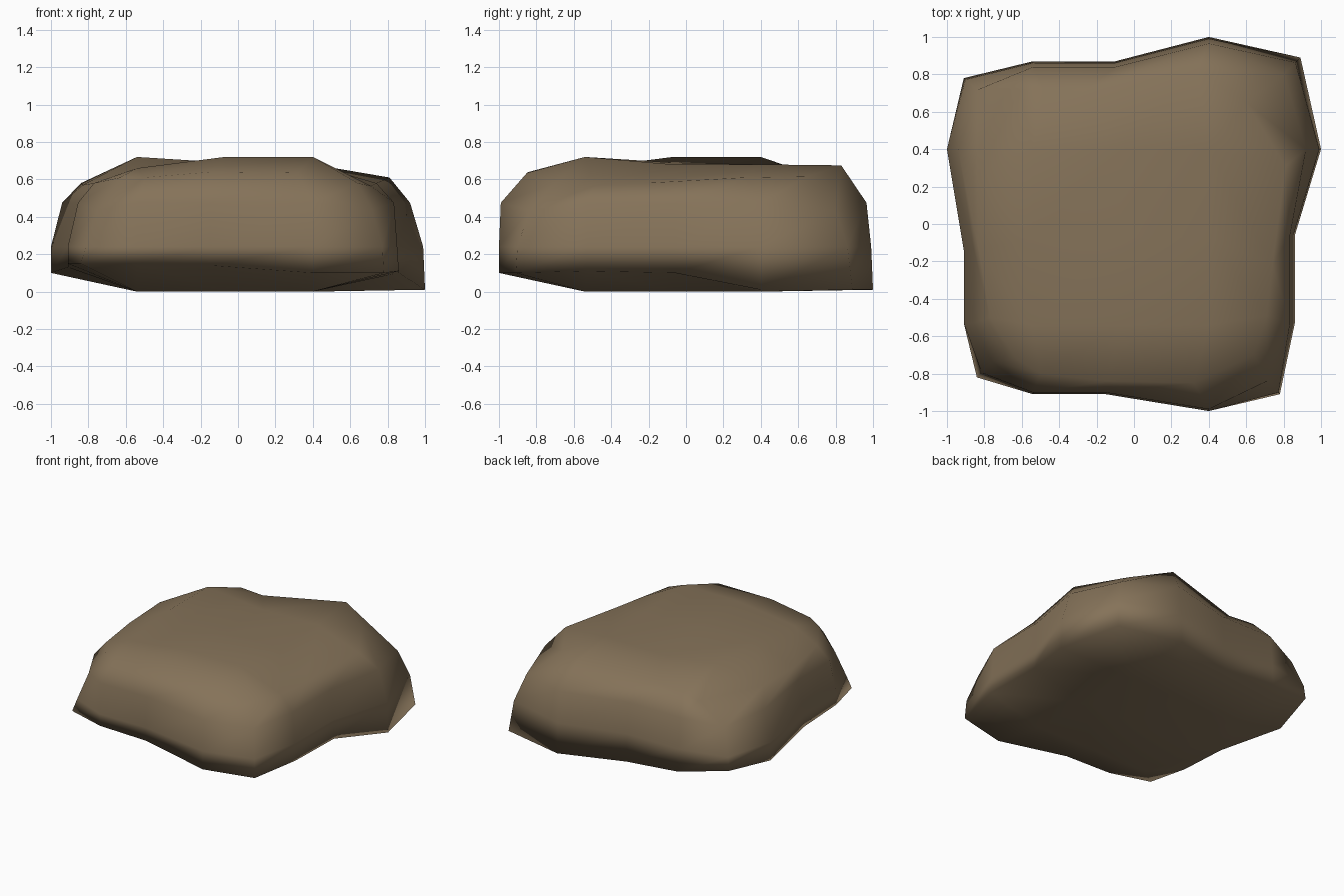
import bpy, bmesh

if "Cube" in bpy.data.objects:
    bpy.data.objects.remove(bpy.data.objects["Cube"])

# lower rim, counter-clockwise from the right side: x, y, z
rim = [
    (1.00, 0.40, .01), (0.89, 0.89, .01), (0.40, 1.00, .01), (-0.10, 0.87, .03),
    (-0.54, 0.87, .07), (-0.91, 0.78, .14), (-1.00, 0.40, .10), (-0.91, -0.14, .13),
    (-0.91, -0.53, .15), (-0.84, -0.82, .15), (-0.54, -0.91, .15), (-0.15, -0.91, .14),
    (0.40, -1.00, .10), (0.78, -0.91, .10), (0.86, -0.53, .11), (0.86, -0.06, .10)]

# shoulder loop where the walls turn into the crown
shoulder = [
    (.81, .31, .61), (.60, .65, .615), (.34, .83, .675), (-.28, .70, .61),
    (-.48, .72, .61), (-.61, .72, .575), (-.84, .25, .58), (-.83, -.14, .57),
    (-.77, -.50, .58), (-.63, -.72, .61), (-.50, -.80, .61), (-.14, -.84, .64),
    (.32, -.85, .635), (.64, -.70, .58), (.71, -.49, .565), (.74, -.22, .58)]

grid = (-0.54, -0.07, 0.40)
# crown heights, rows from front to back
crown = ((.66, .72, .72), (.72, .69, .68), (.72, .67, .68))

# wall loops: outward scale on right, left, back, front, corners, then height
levels = [
    (0.99, 1.0, 0.99, 1.0, 0.97, 0.24),
    (0.97, 0.94, 0.965, 0.99, 0.90, 0.475)]


def wall_point(x, y, level):
    right, left, back, front, corner, z = level
    upper = z > 0.4
    on_x, on_y = abs(x) > 0.75, abs(y) > 0.75
    if on_x and on_y:
        if x * y < 0:                       # these two corners are fuller
            corner += 0.02
        return (x * corner, y * corner, z - 0.04 * upper)
    kx = (right if x > 0 else left) if on_x else 1
    ky = (back if y > 0 else front) if on_y else 1
    if x > 0.95 and upper:                  # protruding point leans in more
        kx -= 0.05
    return (x * kx, y * ky, z)


def nearest(v):
    return min(range(3), key=lambda i: abs(grid[i] - v))


bm = bmesh.new()
loops = [rim] + [[wall_point(x, y, lv) for x, y, _ in rim] for lv in levels] + [shoulder]
rings = [[bm.verts.new(p) for p in loop] for loop in loops]

# wall bands
n = len(rim)
for a, b in zip(rings, rings[1:]):
    for i in range(n):
        j = (i + 1) % n
        bm.faces.new((a[i], a[j], b[j], b[i]))


def cap(ring, height):
    """3 x 3 patch joined to the surrounding ring."""
    patch = [[bm.verts.new((grid[c], grid[r], height(r, c))) for c in range(3)]
             for r in range(3)]
    for r in range(2):
        for c in range(2):
            bm.faces.new((patch[r][c], patch[r][c + 1],
                          patch[r + 1][c + 1], patch[r + 1][c]))
    inner = [patch[nearest(y)][nearest(x)] for x, y, _ in rim]
    for i in range(n):
        j = (i + 1) % n
        face = [ring[i], ring[j], inner[j]]
        if inner[i] is not inner[j]:
            face.append(inner[i])
        bm.faces.new(face)


cap(rings[-1], lambda r, c: crown[r][c])    # crown
cap(rings[0], lambda r, c: 0.0)             # underside
bmesh.ops.recalc_face_normals(bm, faces=bm.faces)
for f in bm.faces:
    f.smooth = True

mesh = bpy.data.meshes.new("boulder")
bm.to_mesh(mesh)
bm.free()
rock = bpy.data.objects.new("boulder", mesh)
bpy.context.collection.objects.link(rock)

# broad faces dominate the smooth shading
rock.modifiers.new("broad_face_shading", 'WEIGHTED_NORMAL').mode = 'FACE_AREA'

# brown stone
stone = bpy.data.materials.new("brown_stone")
stone.diffuse_color = (0.235, 0.17, 0.10, 1)
stone.use_nodes = True
stone.node_tree.nodes["Principled BSDF"].inputs["Base Color"].default_value = stone.diffuse_color
mesh.materials.append(stone)
